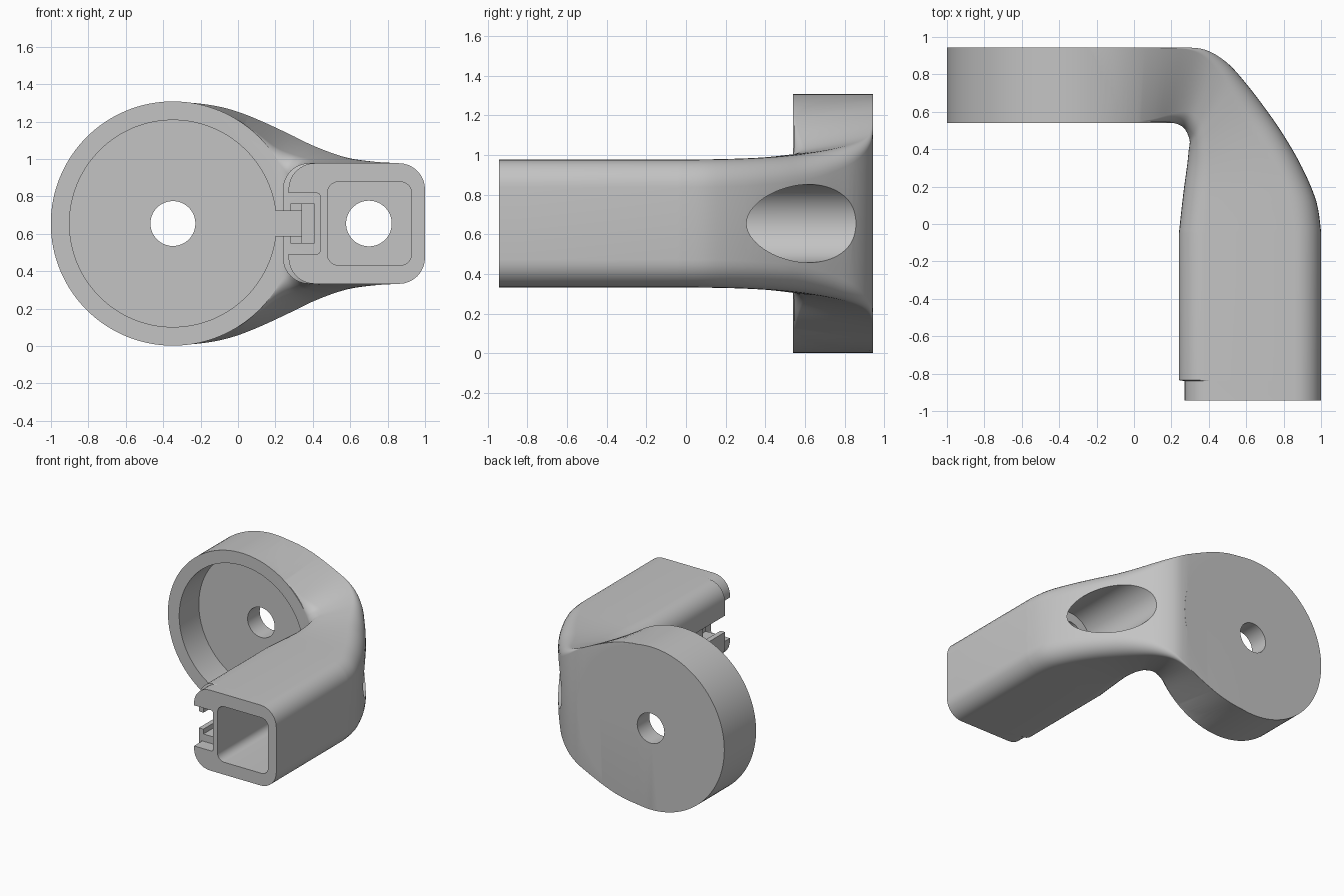
import bpy, bmesh, math
from mathutils import Vector, Matrix

cube = bpy.data.objects.get("Cube")
if cube:
    bpy.data.objects.remove(cube, do_unlink=True)

MID = 0.655            # height of the symmetry plane
BACK = 0.944           # flat back of cup and arm
DISC_X, ARM_X = -0.348, 0.70
CORNER_STEPS = 8

grey = bpy.data.materials.new("plain grey")
grey.use_nodes = True
grey.diffuse_color = (0.55, 0.55, 0.55, 1)
grey.node_tree.nodes["Principled BSDF"].inputs["Base Color"].default_value = (0.55, 0.55, 0.55, 1)


def finish(name, bm):
    bmesh.ops.recalc_face_normals(bm, faces=bm.faces)
    mesh = bpy.data.meshes.new(name)
    bm.to_mesh(mesh)
    bm.free()
    mesh.materials.append(grey)
    obj = bpy.data.objects.new(name, mesh)
    bpy.context.collection.objects.link(obj)
    return obj


def cylinder(name, x, radius, y0, y1):
    bm = bmesh.new()
    place = Matrix.Translation((x, (y0 + y1) / 2, MID)) @ Matrix.Rotation(math.pi / 2, 4, "X")
    bmesh.ops.create_cone(bm, cap_ends=True, segments=128, radius1=radius, radius2=radius,
                          depth=y1 - y0, matrix=place)
    return finish(name, bm)


def box(name, x0, x1, y0, y1, half, bevel=0):
    """Box centred on the symmetry plane, its edges along y optionally rounded."""
    bm = bmesh.new()
    place = Matrix.Translation(((x0 + x1) / 2, (y0 + y1) / 2, MID))
    bmesh.ops.create_cube(bm, size=1, matrix=place @ Matrix.Diagonal((x1 - x0, y1 - y0, 2 * half, 1)))
    if bevel:
        edges = [e for e in bm.edges if abs(e.verts[0].co.y - e.verts[1].co.y) > 0.01]
        bmesh.ops.bevel(bm, geom=edges, offset=bevel, segments=8, profile=0.5, affect="EDGES")
    return finish(name, bm)


def boolean(target, tool, operation):
    mod = target.modifiers.new(operation.lower(), "BOOLEAN")
    mod.operation, mod.solver, mod.object = operation, "EXACT", tool
    bpy.context.view_layer.objects.active = target
    bpy.ops.object.modifier_apply(modifier=mod.name)
    bpy.data.objects.remove(tool, do_unlink=True)


def smooth_rows(rows, steps):
    """Catmull-Rom interpolation through rows of numbers."""
    rows = [rows[0]] + rows + [rows[-1]]
    out = []
    for a, b, c, d in zip(rows, rows[1:], rows[2:], rows[3:]):
        for i in range(steps):
            t = i / steps
            out.append([q + 0.5 * t * (r - p + t * (2*p - 5*q + 4*r - s + t * (3*(q - r) + s - p)))
                        for p, q, r, s in zip(a, b, c, d)])
    return out + [rows[-1]]


def section(inner_x, inner_y, outer_x, outer_y, hi, ho, ri, ro):
    """Rounded four-sided cross-section standing on the inner-outer line."""
    inner = Vector((inner_x, inner_y, MID))
    outer = Vector((outer_x, min(outer_y, BACK), MID))
    up = Vector((0, 0, 1))
    corners = [inner + up * hi, outer + up * ho, outer - up * ho, inner - up * hi]
    points = []
    for i, (c, r) in enumerate(zip(corners, (ri, ro, ro, ri))):
        back = (corners[i - 1] - c).normalized()
        ahead = (corners[(i + 1) % 4] - c).normalized()
        for k in range(CORNER_STEPS + 1):
            a = math.pi / 2 * k / CORNER_STEPS
            points.append(c + back * r * (1 - math.sin(a)) + ahead * r * (1 - math.cos(a)))
    return points


# Bent arm: inner xy, outer xy, inner and outer half height, corner radii
bend = [
    [-0.35, 0.542, -0.35, BACK, 0.64, 0.651, 0.004, 0.003],
    [-0.22, 0.542, -0.22, BACK, 0.62, 0.643, 0.004, 0.003],
    [-0.10, 0.542, -0.10, BACK, 0.595, 0.625, 0.004, 0.003],
    [0.00, 0.542, 0.01, BACK, 0.55, 0.594, 0.006, 0.003],
    [0.10, 0.542, 0.13, BACK, 0.48, 0.546, 0.02, 0.004],
    [0.20, 0.542, 0.28, BACK, 0.395, 0.478, 0.05, 0.01],
    [0.265, 0.515, 0.39, 0.928, 0.355, 0.432, 0.09, 0.04],
    [0.297, 0.45, 0.50, 0.86, 0.337, 0.398, 0.12, 0.08],
    [0.292, 0.39, 0.60, 0.75, 0.332, 0.373, 0.14, 0.11],
    [0.286, 0.33, 0.70, 0.62, 0.328, 0.353, 0.14, 0.13],
    [0.278, 0.27, 0.80, 0.475, 0.325, 0.339, 0.14, 0.135],
    [0.267, 0.19, 0.90, 0.30, 0.323, 0.329, 0.14, 0.14],
    [0.253, 0.07, 0.975, 0.12, 0.3225, 0.324, 0.14, 0.14],
    [0.24, -0.05, 1.00, -0.04, 0.3225, 0.3225, 0.14, 0.14],
]
rows = smooth_rows(bend, 5)
for x, y in ((0.24, -0.835), (0.27, -0.84), (0.27, -0.943)):
    rows.append([x, y, 1.0, y, 0.3225, 0.3225, 0.14, 0.14])
bm = bmesh.new()
rings = [[bm.verts.new(p) for p in section(*row)] for row in rows]
for a, b in zip(rings, rings[1:]):
    for i in range(len(a)):
        j = (i + 1) % len(a)
        bm.faces.new((a[i], a[j], b[j], b[i]))
bm.faces.new(rings[0])
bm.faces.new(rings[-1])
arm = finish("arm", bm)

# Round cup joined to the arm
body = cylinder("bracket_body", DISC_X, 0.653, 0.541, BACK)
boolean(body, arm, "UNION")

cutters = [
    # Cup recess and its centre hole
    cylinder("cup_recess", DISC_X, 0.553, 0.40, 0.79),
    cylinder("cup_hole", DISC_X, 0.12, 0.60, 1.10),
    # Square pocket, bolt hole and counterbore through the arm
    box("arm_pocket", 0.478, 0.928, -1.10, -0.08, 0.223, 0.06),
    cylinder("bolt_hole", ARM_X, 0.122, -0.30, 0.40),
    cylinder("counterbore", ARM_X, 0.197, 0.10, 1.20),
    # Connector recess at the arm's end, with a stepped cable slot behind
    box("end_recess", 0.10, 0.44, -1.10, -0.838, 0.163, 0.02),
    box("clip_recess", 0.28, 0.41, -0.90, -0.70, 0.105),
    box("clip_slot", 0.281, 0.34, -0.80, -0.20, 0.104),
    box("cable_slot", 0.12, 0.339, -0.90, 0.789, 0.066),
]
for cutter in cutters:
    boolean(body, cutter, "DIFFERENCE")

# Smooth shading with sharp machined edges
bpy.ops.object.select_all(action="DESELECT")
body.select_set(True)
bpy.context.view_layer.objects.active = body
bpy.ops.object.shade_smooth_by_angle(angle=math.radians(30))
